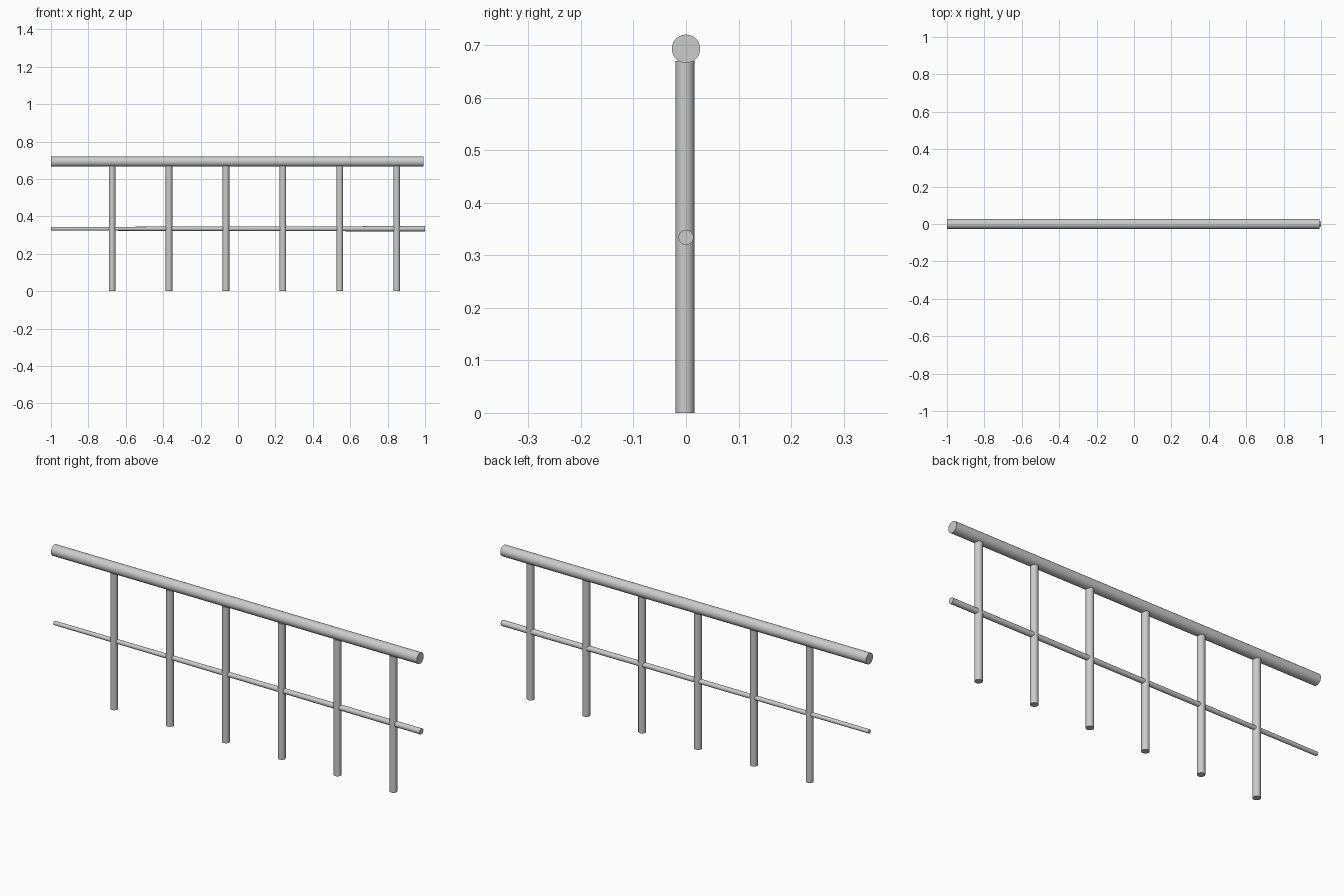
import bpy
from math import pi, radians

if "Cube" in bpy.data.objects:
    bpy.data.objects.remove(bpy.data.objects["Cube"])


def rod(name, r1, r2, length, loc, rot=(0, 0, 0), sides=32):
    """Capped round bar, r1 at its start and r2 at its end."""
    bpy.ops.mesh.primitive_cone_add(vertices=sides, radius1=r1, radius2=r2,
                                    depth=length, location=loc, rotation=rot)
    ob = bpy.context.object
    ob.name = name
    bpy.ops.object.shade_smooth_by_angle(angle=radians(35))
    return ob


along_x = (0, pi / 2, 0)

# Thick handrail on top
rod("top_rail", 0.027, 0.027, 1.993, (-0.0035, 0, 0.693), along_x)

# Thin lower rail, slightly thicker towards the right end
rod("middle_rail", 0.0098, 0.0142, 2.0, (0, 0, 0.334), along_x)

# Six evenly spaced upright posts
for i in range(6):
    rod(f"post_{i + 1}", 0.0178, 0.0178, 0.67,
        (-0.673 + 0.3043 * i, -0.002, 0.335))
